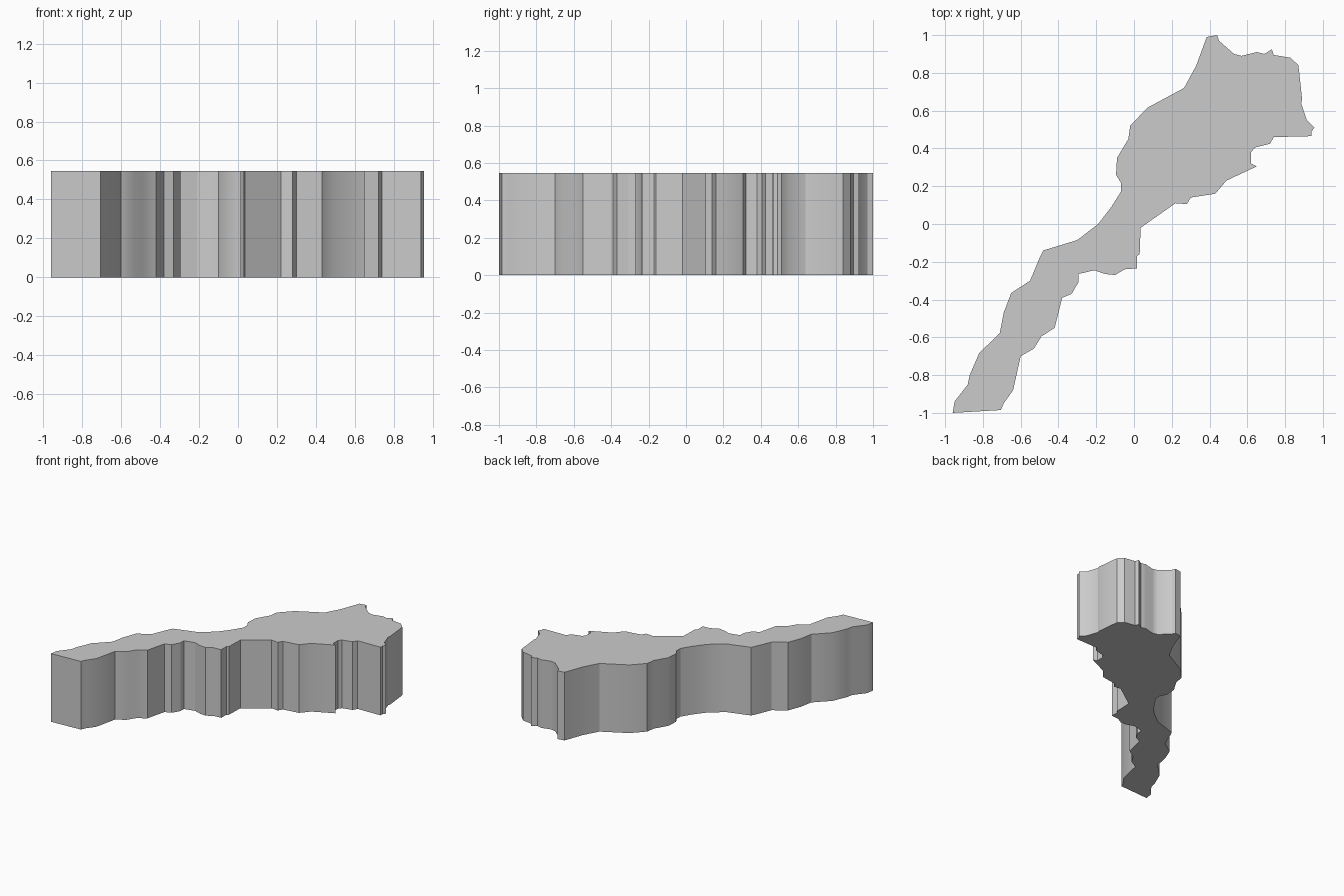
import bpy
import bmesh
import math

HEIGHT = 0.547

# Remove the default cube
default_cube = bpy.data.objects.get("Cube")
if default_cube:
    bpy.data.objects.remove(default_cube, do_unlink=True)


def make_material(name, color):
    """Create one flat colour, shown in both viewport and render."""
    material = bpy.data.materials.new(name)
    material.use_nodes = True
    material.diffuse_color = color
    shader = next(node for node in material.node_tree.nodes
                  if node.type == "BSDF_PRINCIPLED")
    shader.inputs["Base Color"].default_value = color
    return material


def extrude_outline(name, outline, height, material):
    """Fill a closed outline and extrude it upward into a solid slab."""
    mesh = bpy.data.meshes.new(name)
    slab = bpy.data.objects.new(name, mesh)
    bpy.context.collection.objects.link(slab)
    bm = bmesh.new()
    base = bm.faces.new([bm.verts.new((x, y, 0)) for x, y in outline])
    extruded = bmesh.ops.extrude_face_region(bm, geom=[base], use_keep_orig=True)
    top_verts = [item for item in extruded["geom"]
                 if isinstance(item, bmesh.types.BMVert)]
    bmesh.ops.translate(bm, verts=top_verts, vec=(0, 0, height))
    bmesh.ops.recalc_face_normals(bm, faces=bm.faces)
    bm.to_mesh(mesh)
    bm.free()
    mesh.materials.append(material)
    return slab


# Outline, counter-clockwise from the back tip, one run per side
left_edge = [
    (.44, 1), (.385, .99), (.33, .84), (.265, .72), (.07, .615), (-.02, .52),
    (-.03, .45), (-.09, .35), (-.095, .26), (-.07, .22), (-.07, .17),
    (-.12, .09), (-.19, 0), (-.3, -.085), (-.48, -.14), (-.5, -.18),
    (-.55, -.3), (-.65, -.365), (-.69, -.47), (-.71, -.575), (-.82, -.685),
    (-.87, -.8), (-.88, -.85), (-.95, -.94), (-.96, -1),
]
front_edge = [
    (-.705, -.985), (-.69, -.95), (-.64, -.88), (-.6, -.7), (-.53, -.66),
    (-.49, -.595), (-.42, -.55), (-.38, -.39), (-.33, -.37), (-.295, -.31),
    (-.295, -.265), (-.21, -.245), (-.15, -.265), (-.1, -.27), (-.05, -.24),
    (.015, -.235), (.015, -.17), (.03, -.16), (.035, -.02),
]
right_edge = [
    (.22, .11), (.28, .105), (.3, .14), (.43, .16), (.49, .23), (.65, .305),
    (.62, .32), (.62, .38), (.64, .405), (.72, .425), (.74, .46),
    (.94, .465), (.94, .49), (.955, .51), (.915, .55), (.885, .64),
]
back_edge = [
    (.89, .66), (.875, .8), (.87, .84), (.83, .88), (.74, .895), (.73, .925),
    (.69, .9), (.65, .91), (.57, .89), (.53, .9), (.45, .97),
]

# Slab
grey = make_material("plain grey", (0.6, 0.6, 0.6, 1))
slab = extrude_outline("land_slab", left_edge + front_edge + right_edge + back_edge,
                       HEIGHT, grey)

# Soften the shallow bends, keep the corners sharp
bpy.ops.object.select_all(action="DESELECT")
slab.select_set(True)
bpy.context.view_layer.objects.active = slab
bpy.ops.object.shade_smooth_by_angle(angle=math.radians(30))
